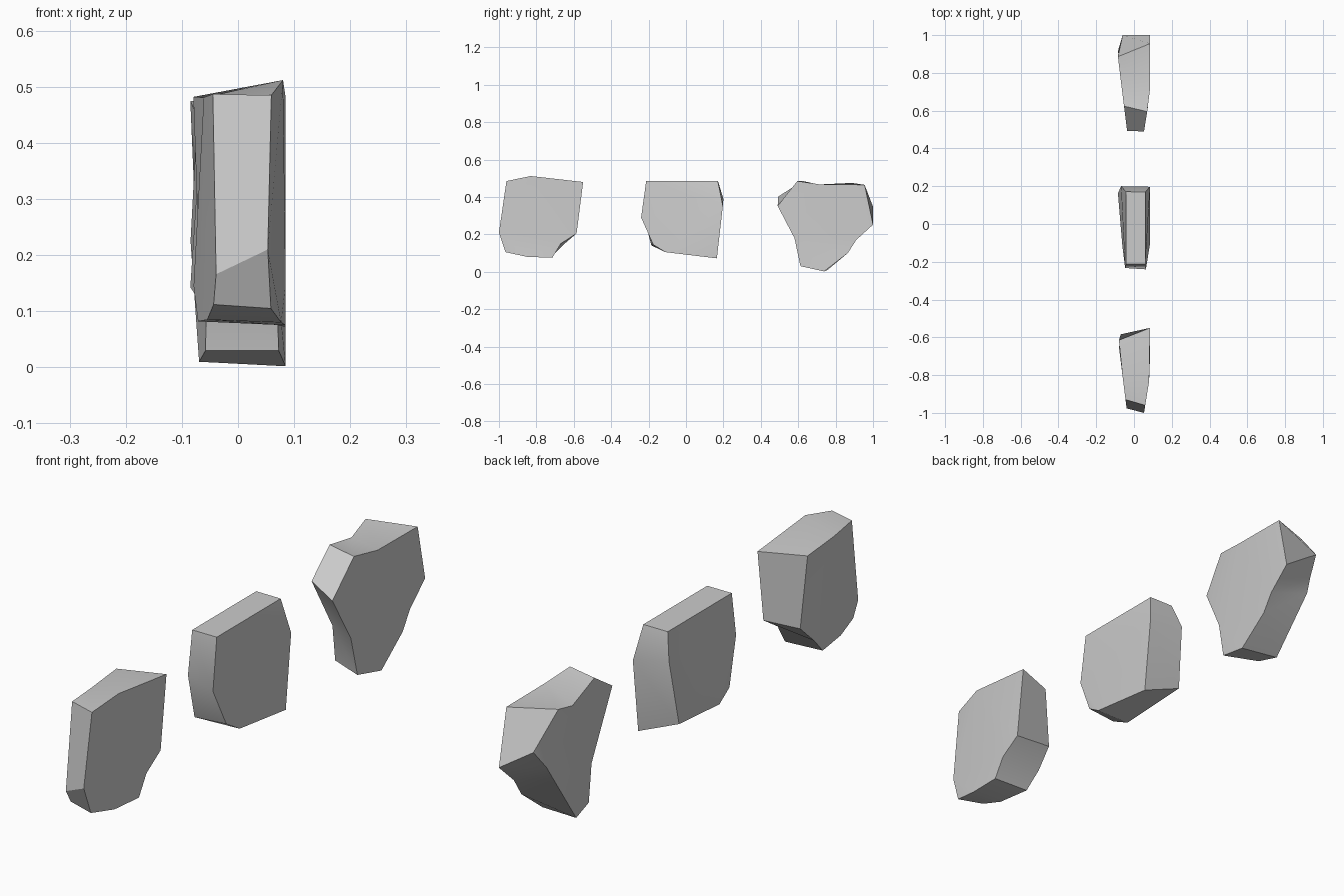
import bpy, bmesh, math

if "Cube" in bpy.data.objects:
    bpy.data.objects.remove(bpy.data.objects["Cube"])


def side_x(rim, y0, y1, crowned):
    """Half thickness of a slab: thin at its front, fuller towards the back."""
    right, left = [], []
    for y, z in rim[0]:
        x = min(0.085, 0.053 + 0.16 * (y - y0))
        if crowned:                                   # pinched towards the top
            x = min(0.085, 0.06 + 0.19 * (0.485 - z), x + 0.01)
        right.append((x, y, z))
    for y, z in rim[1]:
        x = min(0.085, 0.036 + 0.125 * (y - y0))
        if crowned:
            x = min(x + 0.01, 0.085, 0.043 + 0.27 * (0.485 - z))
        else:                                         # pinched at the back tip
            x = min(x, 0.06 + 0.3 * (y1 - y))
        left.append((-x, y, z))
    return right, left


def rock_slab(name, right_rim, left_rim, crowned=False):
    """Two irregular outlines (y, z) bridged into a chipped stone slab."""
    ys = [p[0] for p in right_rim + left_rim]
    right, left = side_x((right_rim, left_rim), min(ys), max(ys), crowned)
    bm = bmesh.new()
    r = [bm.verts.new(p) for p in right]
    l = [bm.verts.new(p) for p in left]
    n = len(r)
    bm.faces.new(r)
    bm.faces.new(l[::-1])
    for i in range(n):
        j = (i + 1) % n
        bm.faces.new((r[i], l[i], l[j], r[j]))
    bmesh.ops.recalc_face_normals(bm, faces=bm.faces)
    bmesh.ops.triangulate(bm, faces=[f for f in bm.faces if len(f.verts) > 4])
    mesh = bpy.data.meshes.new(name)
    bm.to_mesh(mesh)
    bm.free()
    obj = bpy.data.objects.new(name, mesh)
    bpy.context.collection.objects.link(obj)
    bpy.ops.object.select_all(action='DESELECT')
    obj.select_set(True)
    bpy.context.view_layer.objects.active = obj
    bpy.ops.object.shade_smooth_by_angle(angle=math.radians(30))
    return obj


# Front slab, undercut at the lower back
rock_slab("front_rock_slab",
          [(-.96, .485), (-.83, .512), (-.55, .48), (-.585, .205), (-.67, .15),
           (-.715, .075), (-.85, .08), (-.965, .105), (-1.0, .21)],
          [(-.93, .487), (-.80, .481), (-.615, .482), (-.584, .215), (-.655, .145),
           (-.717, .082), (-.85, .085), (-.94, .112), (-.976, .166)])

# Middle slab, narrow flat top
rock_slab("middle_rock_slab",
          [(-.213, .485), (.17, .485), (.197, .352), (.165, .072),
           (-.11, .105), (-.175, .145), (-.24, .29)],
          [(-.213, .485), (.171, .485), (.2, .39), (.163, .143),
           (-.112, .107), (-.185, .141), (-.233, .32)], crowned=True)

# Back slab, broad at the top with a tapering foot
rock_slab("back_rock_slab",
          [(.595, .485), (.716, .467), (.955, .465), (1.0, .252), (.91, .17),
           (.865, .10), (.738, .002), (.612, .03), (.58, .18), (.49, .352)],
          [(.624, .486), (.784, .447), (.886, .475), (1.0, .348), (.945, .275),
           (.918, .225), (.757, .01), (.665, .03), (.645, .17), (.493, .402)])
